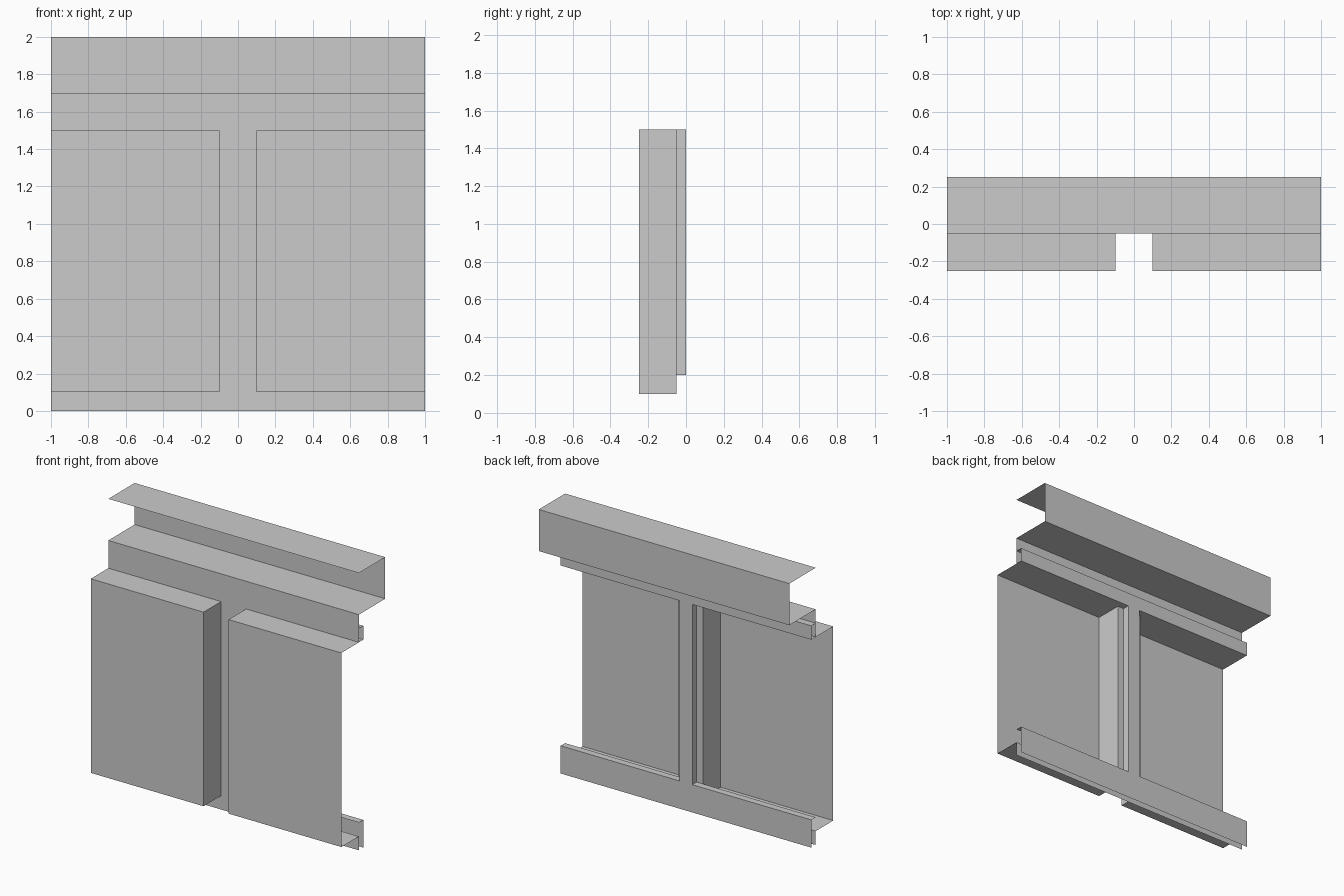
import bpy

if "Cube" in bpy.data.objects:
    bpy.data.objects.remove(bpy.data.objects["Cube"])

# Thin open-sheet wall module: every part is a 2D outline swept along one axis


def sheet(name, outline, spans, axis):
    """Sweep an open outline over each (start, end) span.
    axis 'X': outline points are (y, z); axis 'Z': outline points are (x, y)."""
    verts, faces = [], []
    for a, b in spans:
        base, n = len(verts), len(outline)
        for t in (a, b):
            verts += [(t, p, q) if axis == 'X' else (p, q, t) for p, q in outline]
        faces += [(base + i, base + i + 1, base + n + i + 1, base + n + i)
                  for i in range(n - 1)]
    mesh = bpy.data.meshes.new(name)
    mesh.from_pydata(verts, [], faces)
    obj = bpy.data.objects.new(name, mesh)
    bpy.context.collection.objects.link(obj)
    return obj


FRONT, FACE, BACK, CAP = -0.25, -0.05, 0.0, 0.25
full = [(-1, 1)]
bays = [(-1, -0.1), (0.1, 1)]

# Channel-shaped cornice stepping down into the front header
sheet("cornice_and_header",
      [(FACE, 2), (CAP, 2), (CAP, 1.7), (FACE, 1.7), (FACE, 1.5)], full, 'X')

# Two projecting panels, open at the back and outer ends
sheet("projecting_panels",
      [(FACE, 1.5), (FRONT, 1.5), (FRONT, 0.1), (FACE, 0.1)], bays, 'X')

# Plinth strip below the panels
sheet("front_plinth", [(FACE, 0.1), (FACE, 0)], full, 'X')

# Recessed centre post with the inner cheeks of both panels
sheet("centre_post_front",
      [(-0.1, FRONT), (-0.1, FACE), (0.1, FACE), (0.1, FRONT)], [(0.1, 1.5)], 'Z')

# Narrower rear post with its returns
sheet("centre_post_back",
      [(-0.05, FACE), (-0.05, BACK), (0.05, BACK), (0.05, FACE)], [(0.2, 1.5)], 'Z')

# Rear rails: upper with top flange, lower with sill
sheet("upper_back_rail", [(FACE, 1.6), (BACK, 1.6), (BACK, 1.5)], full, 'X')
sheet("lower_back_rail", [(FACE, 0.2), (BACK, 0.2), (BACK, 0)], full, 'X')

# Head soffit of the rear openings
sheet("opening_soffit", [(FACE, 1.5), (BACK, 1.5)], [(-1, -0.05), (0.05, 1)], 'X')
